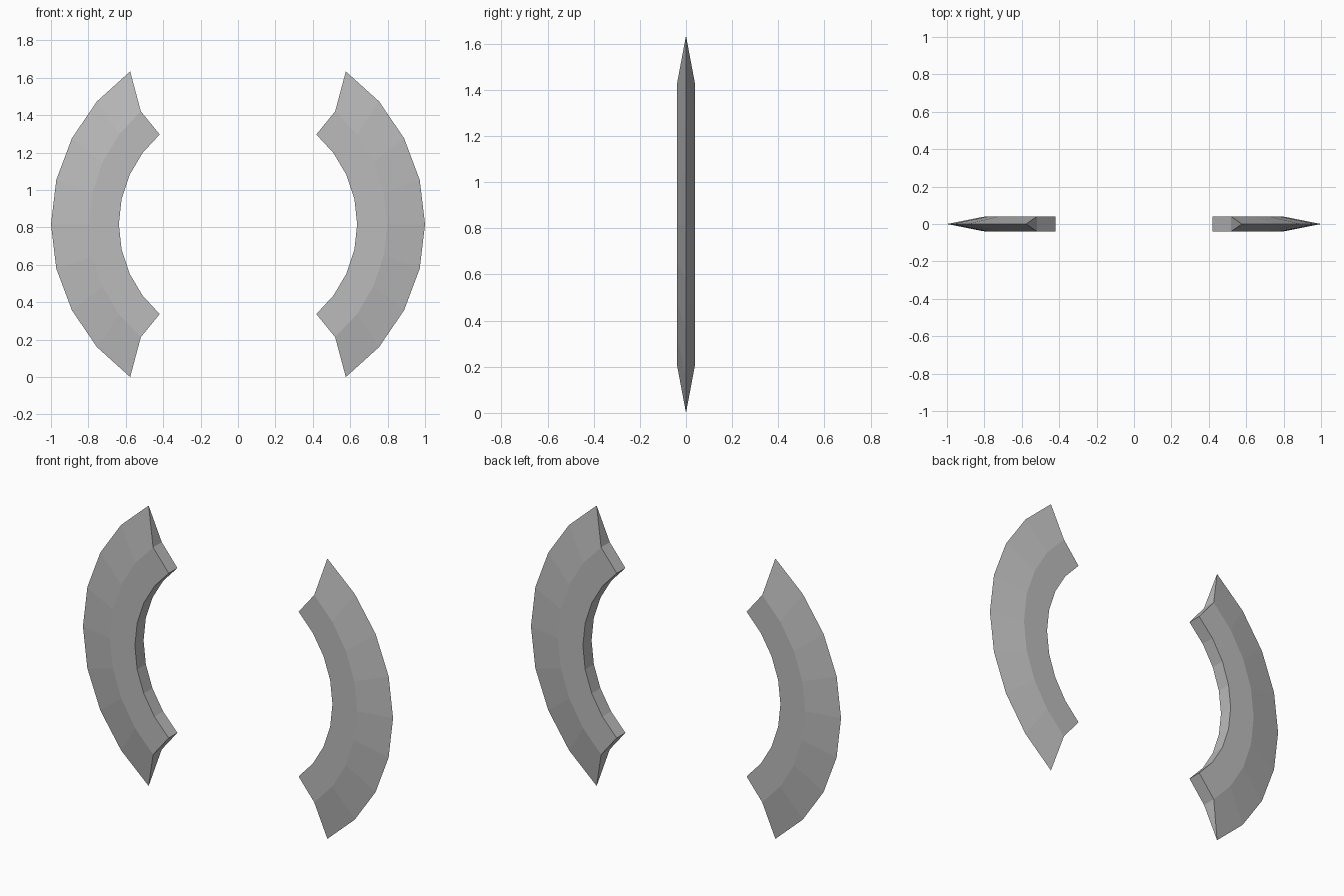
import bpy
import bmesh
from math import sin, cos, radians

cube = bpy.data.objects.get("Cube")
if cube:
    bpy.data.objects.remove(cube, do_unlink=True)

SEGMENTS = 8
# Cross-section: radius, depth (y), half sweep angle in degrees
SECTION = [
    (1.0, 0.0, 54.8),      # sharp outer edge
    (0.797, -0.04, 49.3),  # front bevel line
    (0.637, -0.04, 48.9),  # front inner rim
    (0.637, 0.04, 48.9),   # back inner rim
    (0.797, 0.04, 49.3),   # back bevel line
]
CENTRE_Z = sin(radians(SECTION[0][2]))

steel = bpy.data.materials.new("grey_steel")
colour = (0.5, 0.5, 0.5, 1.0)
steel.diffuse_color = colour
steel.use_nodes = True
for node in steel.node_tree.nodes:
    if node.type == 'BSDF_PRINCIPLED':
        node.inputs["Base Color"].default_value = colour


def make_blade(name, side):
    """Sweep the wedge section along an arc on one side."""
    bm = bmesh.new()
    rings = []
    for i in range(SEGMENTS + 1):
        t = 2 * i / SEGMENTS - 1
        rings.append([
            bm.verts.new((side * r * cos(radians(a * t)), y,
                          CENTRE_Z + r * sin(radians(a * t))))
            for r, y, a in SECTION])
    n = len(SECTION)
    for lower, upper in zip(rings, rings[1:]):
        for j in range(n):
            k = (j + 1) % n
            bm.faces.new((lower[j], lower[k], upper[k], upper[j]))
    # Bent end caps: pointed tip plus inner rectangle
    for ring in (rings[0], rings[-1]):
        bm.faces.new((ring[0], ring[1], ring[4]))
        bm.faces.new(ring[1:])
    bmesh.ops.recalc_face_normals(bm, faces=bm.faces)
    mesh = bpy.data.meshes.new(name)
    bm.to_mesh(mesh)
    bm.free()
    mesh.materials.append(steel)
    bpy.context.collection.objects.link(bpy.data.objects.new(name, mesh))


make_blade("left_blade", 1)
make_blade("right_blade", -1)
